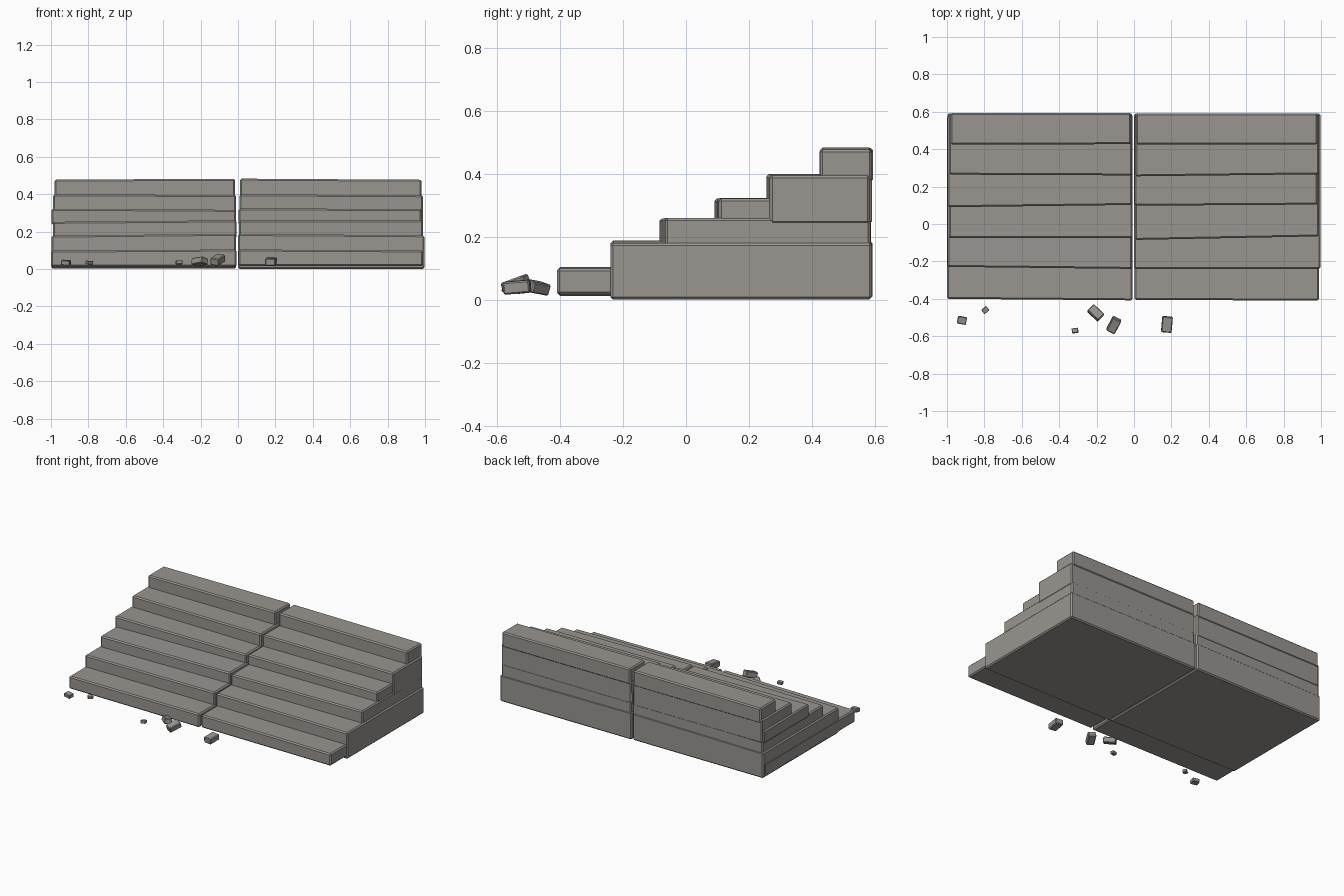
import bpy, bmesh
from math import radians
from mathutils import Matrix

stone = bpy.data.materials.new("weathered_stone")
stone.diffuse_color = (0.32, 0.30, 0.28, 1)


def finish(name, bm, bevel):
    """Chamfer the edges and turn the mesh into an object."""
    bmesh.ops.recalc_face_normals(bm, faces=bm.faces)
    bmesh.ops.bevel(bm, geom=bm.edges[:], offset=bevel, segments=1,
                    profile=0.5, affect='EDGES')
    mesh = bpy.data.meshes.new(name)
    bm.to_mesh(mesh)
    bm.free()
    mesh.materials.append(stone)
    ob = bpy.data.objects.new(name, mesh)
    bpy.context.collection.objects.link(ob)
    return ob


def slab(name, x, front, back, bottom, top):
    """Uneven slab; each pair holds the value at the left and right end."""
    bm = bmesh.new()
    rings = []
    for i in (0, 1):
        rings.append([bm.verts.new((x[i], y, z)) for y, z in (
            (front[i], bottom), (back, bottom), (back, top[i]), (front[i], top[i]))])
    a, b = rings
    bm.faces.new(a)
    bm.faces.new(b[::-1])
    for i in range(4):
        j = (i + 1) % 4
        bm.faces.new((a[i], b[i], b[j], a[j]))
    return finish(name, bm, 0.008)


# Slabs of each half, lowest first: x ends, front edge, back edge, bottom, top
halves = {
    "left": [
        ((-1.00, -0.008), (-0.40, -0.408), 0.575, 0.012, (0.098, 0.104)),
        ((-0.998, -0.010), (-0.229, -0.240), 0.592, 0.003, (0.178, 0.188)),
        ((-0.990, -0.008), (-0.075, -0.075), 0.588, 0.165, (0.252, 0.260)),
        ((-0.996, -0.012), (0.090, 0.102), 0.580, 0.235, (0.322, 0.316)),
        ((-0.988, -0.010), (0.264, 0.260), 0.590, 0.240, (0.398, 0.396)),
        ((-0.980, -0.016), (0.424, 0.427), 0.594, 0.375, (0.478, 0.482)),
    ],
    "right": [
        ((0.004, 0.988), (-0.405, -0.410), 0.575, 0.016, (0.104, 0.099)),
        ((0.000, 0.996), (-0.240, -0.240), 0.590, 0.000, (0.187, 0.180)),
        ((0.006, 0.988), (-0.085, -0.066), 0.586, 0.165, (0.258, 0.260)),
        ((0.004, 0.982), (0.098, 0.104), 0.580, 0.235, (0.323, 0.321)),
        ((0.008, 0.990), (0.255, 0.266), 0.585, 0.240, (0.399, 0.394)),
        ((0.010, 0.982), (0.426, 0.426), 0.590, 0.375, (0.483, 0.477)),
    ],
}
for side, steps in halves.items():
    for n, spec in enumerate(steps, 1):
        slab(f"{side}_step_{n}", *spec)

# Broken chunks lying in front: centre, size, turn, tilt
chunks = [
    ((-0.92, -0.515, 0.034), (0.048, 0.040, 0.026), -10, 6),
    ((-0.795, -0.460, 0.034), (0.034, 0.028, 0.018), 38, 5),
    ((-0.315, -0.570, 0.035), (0.034, 0.026, 0.020), 8, -6),
    ((-0.205, -0.475, 0.040), (0.080, 0.050, 0.036), -45, -15),
    ((-0.108, -0.540, 0.049), (0.050, 0.082, 0.040), -28, 18),
    ((0.176, -0.537, 0.040), (0.056, 0.085, 0.040), -5, 5),
]
for n, (centre, size, turn, tilt) in enumerate(chunks, 1):
    bm = bmesh.new()
    bmesh.ops.create_cube(bm, size=1)
    bmesh.ops.scale(bm, vec=size, verts=bm.verts)
    ob = finish(f"rubble_{n}", bm, min(size) * 0.12)
    ob.matrix_world = (Matrix.Translation(centre)
                       @ Matrix.Rotation(radians(turn), 4, 'Z')
                       @ Matrix.Rotation(radians(tilt), 4, 'X')
                       @ Matrix.Rotation(radians(tilt * 0.5), 4, 'Y'))
